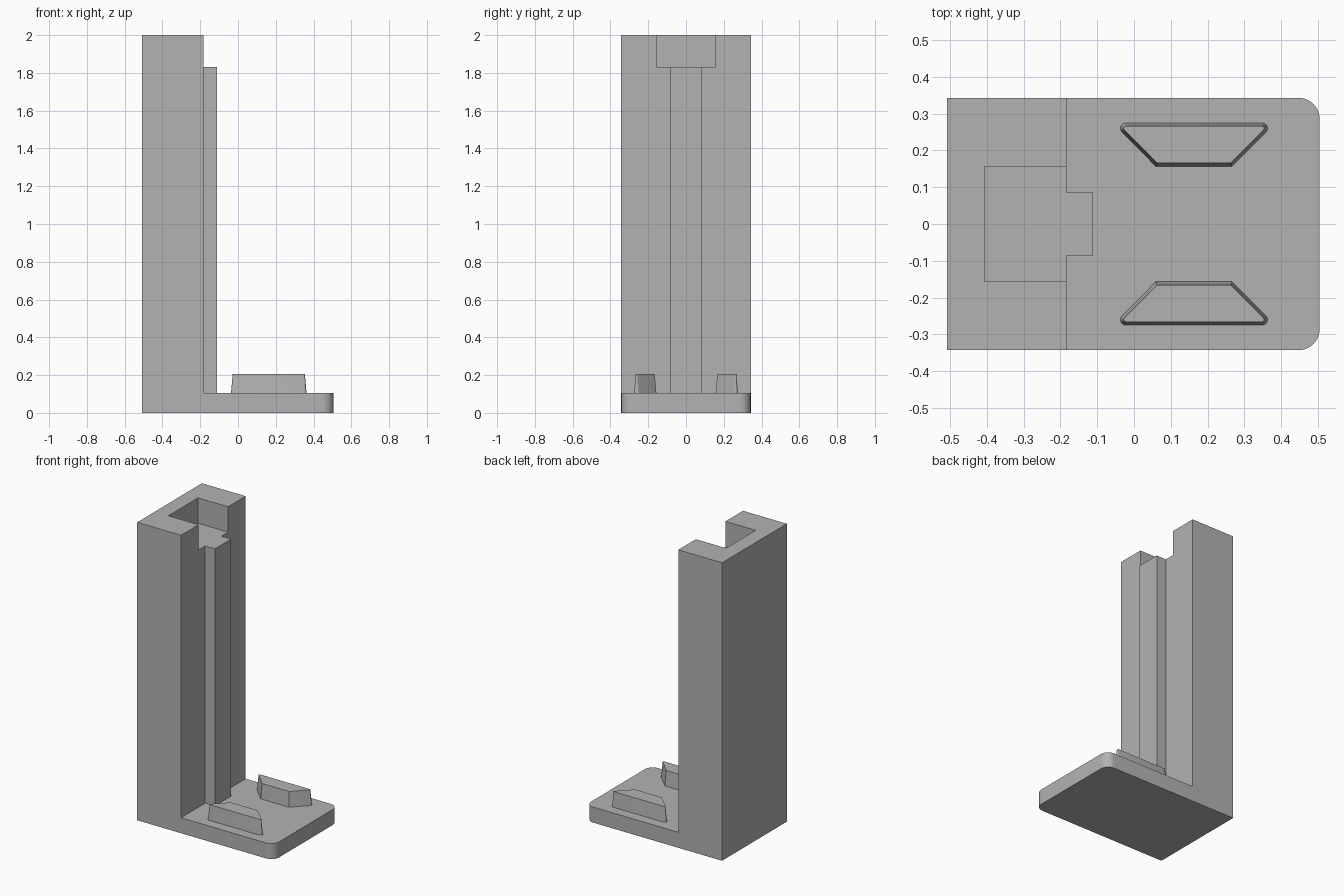
import bpy, bmesh, math

if "Cube" in bpy.data.objects:
    bpy.data.objects.remove(bpy.data.objects["Cube"])

grey = bpy.data.materials.new("plain_grey")
grey.diffuse_color = (0.45, 0.45, 0.45, 1)
grey.use_nodes = True
grey.node_tree.nodes["Principled BSDF"].inputs["Base Color"].default_value = grey.diffuse_color


def finish(name, bm):
    bmesh.ops.recalc_face_normals(bm, faces=bm.faces)
    mesh = bpy.data.meshes.new(name)
    bm.to_mesh(mesh)
    bm.free()
    mesh.materials.append(grey)
    ob = bpy.data.objects.new(name, mesh)
    bpy.context.collection.objects.link(ob)
    return ob


def loft(name, rings):
    """Closed solid between two matching outlines."""
    bm = bmesh.new()
    a, b = [[bm.verts.new(p) for p in ring] for ring in rings]
    n = len(a)
    bm.faces.new(a)
    bm.faces.new(b)
    for i in range(n):
        j = (i + 1) % n
        bm.faces.new((a[i], a[j], b[j], b[i]))
    return finish(name, bm)


def box(name, x0, x1, y, z0, z1):
    return loft(name, [[(x0, -y, z), (x1, -y, z), (x1, y, z), (x0, y, z)]
                       for z in (z0, z1)])


def combine(target, tool, operation):
    mod = target.modifiers.new("combine", 'BOOLEAN')
    mod.operation, mod.object, mod.solver = operation, tool, 'EXACT'
    bpy.context.view_layer.objects.active = target
    bpy.ops.object.modifier_apply(modifier=mod.name)
    bpy.data.objects.remove(tool)


def smooth(ob):
    bpy.ops.object.select_all(action='DESELECT')
    ob.select_set(True)
    bpy.context.view_layer.objects.active = ob
    bpy.ops.object.shade_smooth_by_angle(angle=math.radians(30))


XB, XC, XF, W, PLATE = -0.508, -0.183, 0.505, 0.343, 0.104

# L-shaped body: upright column and foot plate
side = [(XB, 0), (XF, 0), (XF, PLATE), (XC, PLATE), (XC, 2), (XB, 2)]
stand = loft("stand_body", [[(x, y, z) for x, z in side] for y in (-W, W)])

# Rounded front corners of the foot plate
bm = bmesh.new()
bm.from_mesh(stand.data)
corners = [e for e in bm.edges if all(v.co.x > 0.4 for v in e.verts)
           and abs(e.verts[0].co.z - e.verts[1].co.z) > 0.05]
bmesh.ops.bevel(bm, geom=corners, offset=0.058, segments=10, profile=0.5,
                affect='EDGES')
bm.to_mesh(stand.data)
bm.free()

# Guide rib on the column, then the open pocket cut at its top
combine(stand, box("guide_rib", XC - 0.05, -0.111, 0.086, 0.05, 1.9), 'UNION')
combine(stand, box("top_pocket", -0.407, 0.0, 0.157, 1.83, 2.1), 'DIFFERENCE')
smooth(stand)


def lug_outline(d, z, side):
    """Trapezoid inset by d, with its two acute corners rounded."""
    mid, r, cx, cy = 0.163, 0.015 - d, 0.185, 0.26
    half = [(0.104 - 0.414 * d, 0.157 + d)]
    for i in range(9):
        a = math.radians(-45 + 135 * i / 8)
        half.append((cx + r * math.cos(a), cy + r * math.sin(a)))
    pts = half + [(-x, y) for x, y in reversed(half)]
    return [(mid + x, side * y, z) for x, y in pts]


# Pair of tapered locating lugs
for label, s in (("front_lug", -1), ("rear_lug", 1)):
    smooth(loft(label, [lug_outline(0, PLATE, s), lug_outline(0.009, 0.205, s)]))
